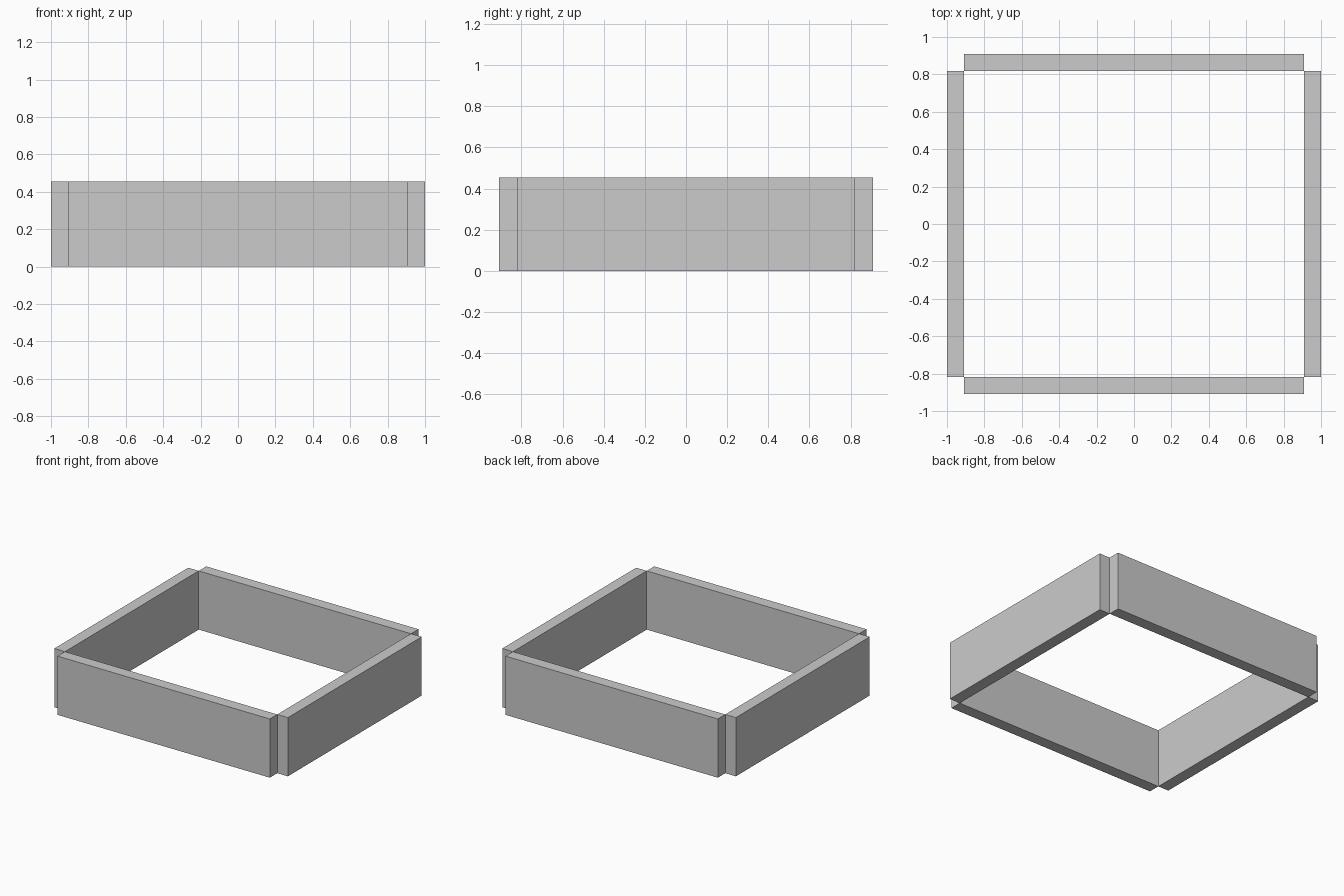
import bpy

if "Cube" in bpy.data.objects:
    bpy.data.objects.remove(bpy.data.objects["Cube"])

T = 1 / 11          # wall thickness
H = 5 / 11          # wall height
INNER_X = 10 / 11   # inner half width
INNER_Y = 9 / 11    # inner half depth


def wall(name, centre, size):
    bpy.ops.mesh.primitive_cube_add(size=1, location=centre)
    obj = bpy.context.object
    obj.name = name
    obj.scale = size
    bpy.ops.object.transform_apply(location=False, rotation=False, scale=True)


# Front and back walls
for name, s in (("front_wall", -1), ("back_wall", 1)):
    wall(name, (0, s * (INNER_Y + T / 2), H / 2), (2 * INNER_X, T, H))

# Side walls, meeting the others only at the corner edges
for name, s in (("left_wall", -1), ("right_wall", 1)):
    wall(name, (s * (INNER_X + T / 2), 0, H / 2), (T, 2 * INNER_Y, H))
